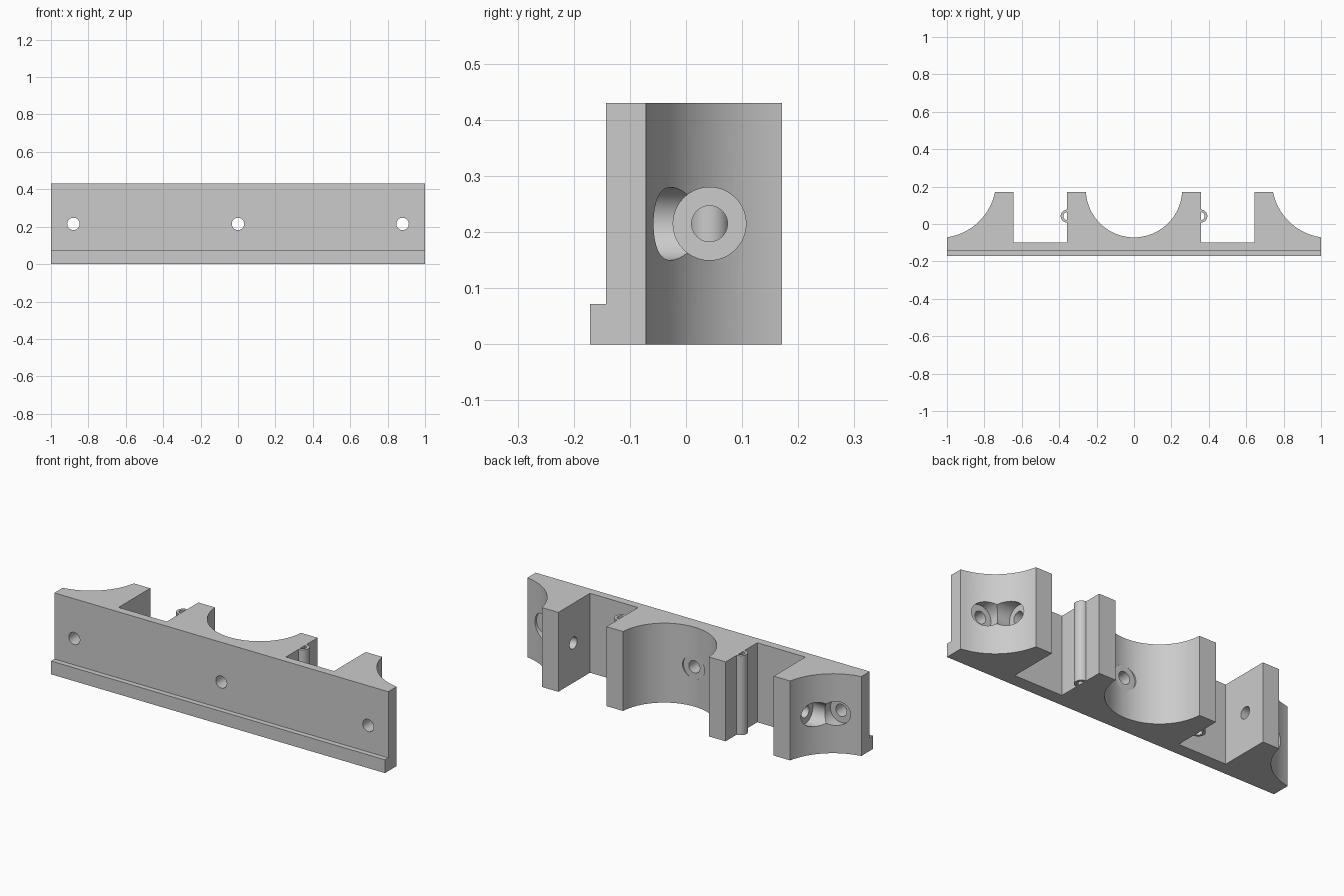
import bpy, bmesh, math
from mathutils import Vector

default = bpy.data.objects.get("Cube")
if default:
    bpy.data.objects.remove(default, do_unlink=True)

HEIGHT = 0.43
MID_Z = HEIGHT / 2
FRONT, BACK = -0.143, 0.171
FLOOR_Y = -0.0715      # bottom of the scallops
TOOTH_X = 0.743        # outer edge of the end teeth

grey = bpy.data.materials.new("plain grey")
grey.use_nodes = True
grey.diffuse_color = (0.6, 0.6, 0.6, 1)
grey.node_tree.nodes["Principled BSDF"].inputs["Base Color"].default_value = (0.6, 0.6, 0.6, 1)


def arc(cx, cy, r, start, end, steps=24):
    """Points along an arc, angles in radians."""
    angles = [start + (end - start) * i / steps for i in range(steps + 1)]
    return [(cx + r * math.cos(a), cy + r * math.sin(a)) for a in angles]


def prism(name, outline, top):
    """Extrude an outline in xy from the ground up to a height."""
    bm = bmesh.new()
    face = bm.faces.new([bm.verts.new((x, y, 0)) for x, y in outline])
    up = bmesh.ops.extrude_face_region(bm, geom=[face])["geom"]
    bmesh.ops.translate(bm, vec=(0, 0, top),
                        verts=[v for v in up if isinstance(v, bmesh.types.BMVert)])
    bmesh.ops.recalc_face_normals(bm, faces=bm.faces)
    mesh = bpy.data.meshes.new(name)
    bm.to_mesh(mesh)
    bm.free()
    obj = bpy.data.objects.new(name, mesh)
    mesh.materials.append(grey)
    bpy.context.collection.objects.link(obj)
    return obj


def select_only(obj):
    bpy.ops.object.select_all(action="DESELECT")
    obj.select_set(True)
    bpy.context.view_layer.objects.active = obj


def bore(target, start, end, radius):
    """Cut a round hole between two points."""
    a, b = Vector(start), Vector(end)
    bpy.ops.mesh.primitive_cylinder_add(
        vertices=40, radius=radius, depth=(b - a).length, location=(a + b) / 2,
        rotation=(b - a).to_track_quat("Z", "Y").to_euler())
    cutter = bpy.context.object
    cutter.hide_render = True
    cutter.data.materials.append(grey)
    mod = target.modifiers.new("bore", "BOOLEAN")
    mod.operation, mod.solver, mod.object = "DIFFERENCE", "EXACT", cutter
    select_only(target)
    bpy.ops.object.modifier_apply(modifier=mod.name)
    bpy.data.objects.remove(cutter, do_unlink=True)


# Right half of the block outline, from the middle scallop to the end
mid_r = 0.2575
mid_y = FLOOR_Y + mid_r
half = arc(0, mid_y, mid_r, -math.pi / 2, math.asin((BACK - mid_y) / mid_r))
half += [(0.357, BACK), (0.357, -0.1), (0.645, -0.1), (0.645, BACK)]
end_x, end_y, end_r = 1.043, 0.232, 0.306
half += [(TOOTH_X, BACK)]
half += arc(end_x, end_y, end_r,
            math.atan2(BACK - end_y, TOOTH_X - end_x) + 2 * math.pi,
            math.atan2(FLOOR_Y - end_y, 1 - end_x) + 2 * math.pi)[1:-1]
half += [(1, FLOOR_Y), (1, FRONT)]
outline = half + [(-x, y) for x, y in reversed(half[1:])]
block = prism("clamp_block", outline, HEIGHT)

# Screw holes through the front, with flat seats behind
for x in (-0.88, 0, 0.88):
    bore(block, (x, -0.3, MID_Z), (x, 0.3, MID_Z), 0.033)
    bore(block, (x, FLOOR_Y + 0.0005, MID_Z), (x, 0.4, MID_Z), 0.065)

# Cross holes through the end teeth, with seats on the outside
for side in (-1, 1):
    bore(block, (side * 0.5, 0.042, MID_Z), (side * 1.2, 0.042, MID_Z), 0.032)
    bore(block, (side * (TOOTH_X + 0.0005), 0.042, MID_Z), (side * 1.2, 0.042, MID_Z), 0.065)

# Ledge along the lower front edge
lip = prism("front_lip", [(-1, -0.171), (1, -0.171), (1, FRONT), (-1, FRONT)], 0.072)

# Half-round hollow ribs on the middle teeth
parts = [block, lip]
for side, name in ((1, "left_rib"), (-1, "right_rib")):
    ring = arc(0.357, 0.042, 0.035, -math.pi / 2, math.pi / 2)
    ring += arc(0.357, 0.042, 0.021, math.pi / 2, -math.pi / 2)
    parts.append(prism(name, [(side * x, y) for x, y in ring], HEIGHT))

for part in parts:
    select_only(part)
    bpy.ops.object.shade_smooth_by_angle(angle=math.radians(30))
